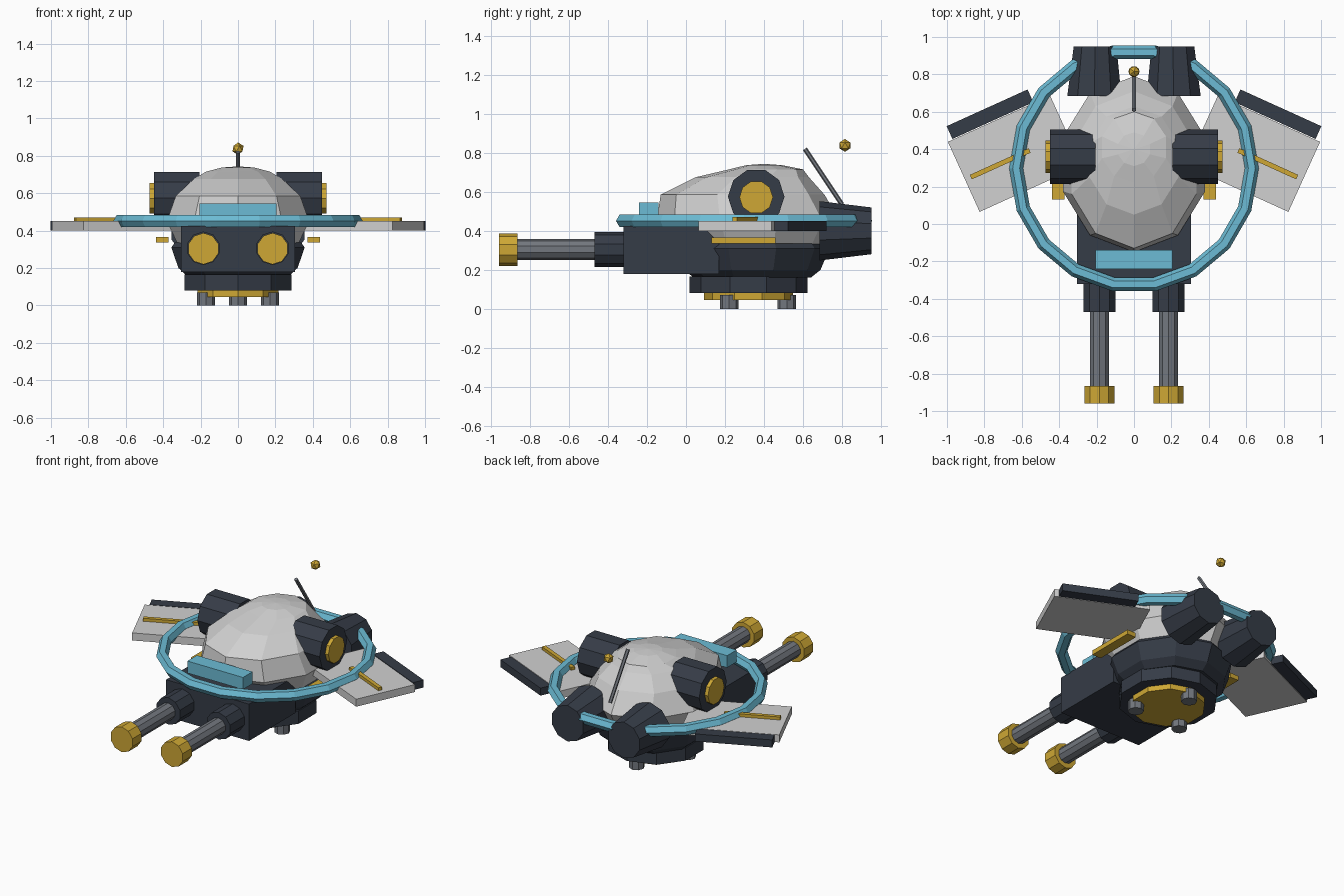
import bpy, bmesh, math
from mathutils import Vector, Matrix

if "Cube" in bpy.data.objects:
    bpy.data.objects.remove(bpy.data.objects["Cube"])


def mat(name, r, g, b):
    m = bpy.data.materials.new(name)
    m.diffuse_color = (r, g, b, 1)
    m.use_nodes = True
    m.node_tree.nodes["Principled BSDF"].inputs["Base Color"].default_value = m.diffuse_color
    return m


WHITE = mat("hull white", 0.64, 0.64, 0.64)
DARK = mat("dark navy", 0.036, 0.045, 0.063)
TEAL = mat("teal", 0.15, 0.50, 0.66)
GOLD = mat("gold", 0.62, 0.39, 0.035)
GREY = mat("metal grey", 0.17, 0.185, 0.21)


def finish(name, bm, m):
    bmesh.ops.recalc_face_normals(bm, faces=bm.faces)
    me = bpy.data.meshes.new(name)
    bm.to_mesh(me)
    bm.free()
    me.materials.append(m)
    ob = bpy.data.objects.new(name, me)
    bpy.context.collection.objects.link(ob)
    return ob


def skin(name, rings, m):
    """Bridge a list of vertex rings and cap both ends."""
    bm = bmesh.new()
    vs = [[bm.verts.new(p) for p in ring] for ring in rings]
    n = len(vs[0])
    for a, b in zip(vs, vs[1:]):
        for i in range(n):
            j = (i + 1) % n
            bm.faces.new((a[i], a[j], b[j], b[i]))
    bm.faces.new(vs[0])
    bm.faces.new(vs[-1])
    return finish(name, bm, m)


def rod(name, m, a, b, r1, r2=None, n=10, phase=math.pi / 2):
    a, b = Vector(a), Vector(b)
    r2 = r1 if r2 is None else r2
    d = (b - a).normalized()
    u = Vector((1, 0, 0)) if abs(d.x) < 0.9 else Vector((0, 1, 0))
    w = d.cross(u)
    ang = [phase + 2 * math.pi * i / n for i in range(n)]
    return skin(name, [[c + r * (math.cos(t) * u + math.sin(t) * w) for t in ang]
                       for c, r in ((a, r1), (b, r2))], m)


def shell(name, m, levels, n=10):
    """Stack of elliptical rings: z, centre y, x radius, y radius."""
    ang = [math.pi / 2 + 2 * math.pi * i / n for i in range(n)]
    return skin(name, [[(rx * math.cos(t), yc + ry * math.sin(t), z) for t in ang]
                       for z, yc, rx, ry in levels], m)


def box(name, m, centre, size, rz=0):
    bm = bmesh.new()
    bmesh.ops.create_cube(bm, size=1, matrix=Matrix.Translation(centre)
                          @ Matrix.Rotation(rz, 4, 'Z') @ Matrix.Diagonal((*size, 1)))
    return finish(name, bm, m)


# Hull: pale dome above, dark bowl below
shell("dome", WHITE, [
    (0.26, 0.33, 0.24, 0.30), (0.33, 0.33, 0.34, 0.39), (0.45, 0.32, 0.40, 0.47),
    (0.585, 0.29, 0.35, 0.42), (0.675, 0.34, 0.25, 0.29), (0.715, 0.41, 0.18, 0.19),
    (0.737, 0.40, 0.09, 0.09), (0.743, 0.40, 0.004, 0.004)])
shell("lower_hull", DARK, [
    (0.16, 0.34, 0.29, 0.30), (0.20, 0.34, 0.335, 0.35),
    (0.31, 0.34, 0.375, 0.395), (0.335, 0.34, 0.355, 0.375)])
rod("base_disc", DARK, (0, 0.32, 0.08), (0, 0.32, 0.165), 0.302)
rod("base_plate", GOLD, (0, 0.32, 0.045), (0, 0.32, 0.085), 0.228)
for i in range(3):
    t = math.pi / 2 + i * 2 * math.pi / 3
    x, y = 0.197 * math.cos(t), 0.32 + 0.197 * math.sin(t)
    rod(f"foot_{i + 1}", GREY, (x, y, 0), (x, y, 0.07), 0.048, n=8)

# Front gun housing and visor
box("gun_housing", DARK, (0, -0.075, 0.302), (0.61, 0.49, 0.245))
box("front_visor", TEAL, (0, -0.19, 0.505), (0.41, 0.10, 0.08))

# Ring around the hull
N, K, R, r = 18, 6, 0.63, 0.037
bm = bmesh.new()
grid = [[bm.verts.new(((R + r * math.cos(b)) * math.cos(a),
                       0.298 + (R + r * math.cos(b)) * math.sin(a),
                       0.451 + r * math.sin(b)))
         for b in (2 * math.pi * k / K for k in range(K))]
        for a in (2 * math.pi * i / N for i in range(N))]
for i in range(N):
    for k in range(K):
        p, q = grid[i], grid[(i + 1) % N]
        bm.faces.new((p[k], q[k], q[(k + 1) % K], p[(k + 1) % K]))
finish("hull_ring", bm, TEAL)

for s, side in ((-1, "left"), (1, "right")):
    # Cannon
    x = 0.185 * s
    rod(side + "_cannon_sleeve", DARK, (x, -0.47, 0.305), (x, -0.30, 0.305), 0.09)
    rod(side + "_cannon_barrel", GREY, (x, -0.88, 0.305), (x, -0.46, 0.305), 0.054)
    rod(side + "_cannon_muzzle", GOLD, (x, -0.96, 0.303), (x, -0.865, 0.303), 0.084)
    # Side pod
    rod(side + "_pod", DARK, (0.205 * s, 0.36, 0.575), (0.45 * s, 0.36, 0.575), 0.145, phase=0)
    rod(side + "_pod_cap", GOLD, (0.44 * s, 0.36, 0.572), (0.474 * s, 0.36, 0.572), 0.086, phase=0)
    # Rear engine
    rod(side + "_engine", DARK, (0.212 * s, 0.685, 0.40), (0.208 * s, 0.95, 0.40), 0.152, 0.12)
    # Wing with stripe and trailing flap
    tilt = -s * math.radians(24.4)
    box(side + "_wing", WHITE, (0.637 * s, 0.376, 0.425), (0.60, 0.411, 0.05), tilt)
    box(side + "_wing_stripe", GOLD, (0.715 * s, 0.322, 0.459), (0.345, 0.026, 0.022), tilt)
    box(side + "_wing_flap", DARK, (0.77 * s, 0.587, 0.425), (0.475, 0.075, 0.05), tilt)
    # Hull side strip
    box(side + "_hull_strip", GOLD, (0.405 * s, 0.295, 0.35), (0.065, 0.33, 0.03))

# Antenna
rod("antenna_rod", GREY, (0, 0.80, 0.535), (0, 0.61, 0.82), 0.012, n=6)
bm = bmesh.new()
bmesh.ops.create_icosphere(bm, subdivisions=1, radius=0.033,
                           matrix=Matrix.Translation((0, 0.815, 0.838)))
finish("antenna_tip", bm, GOLD)
